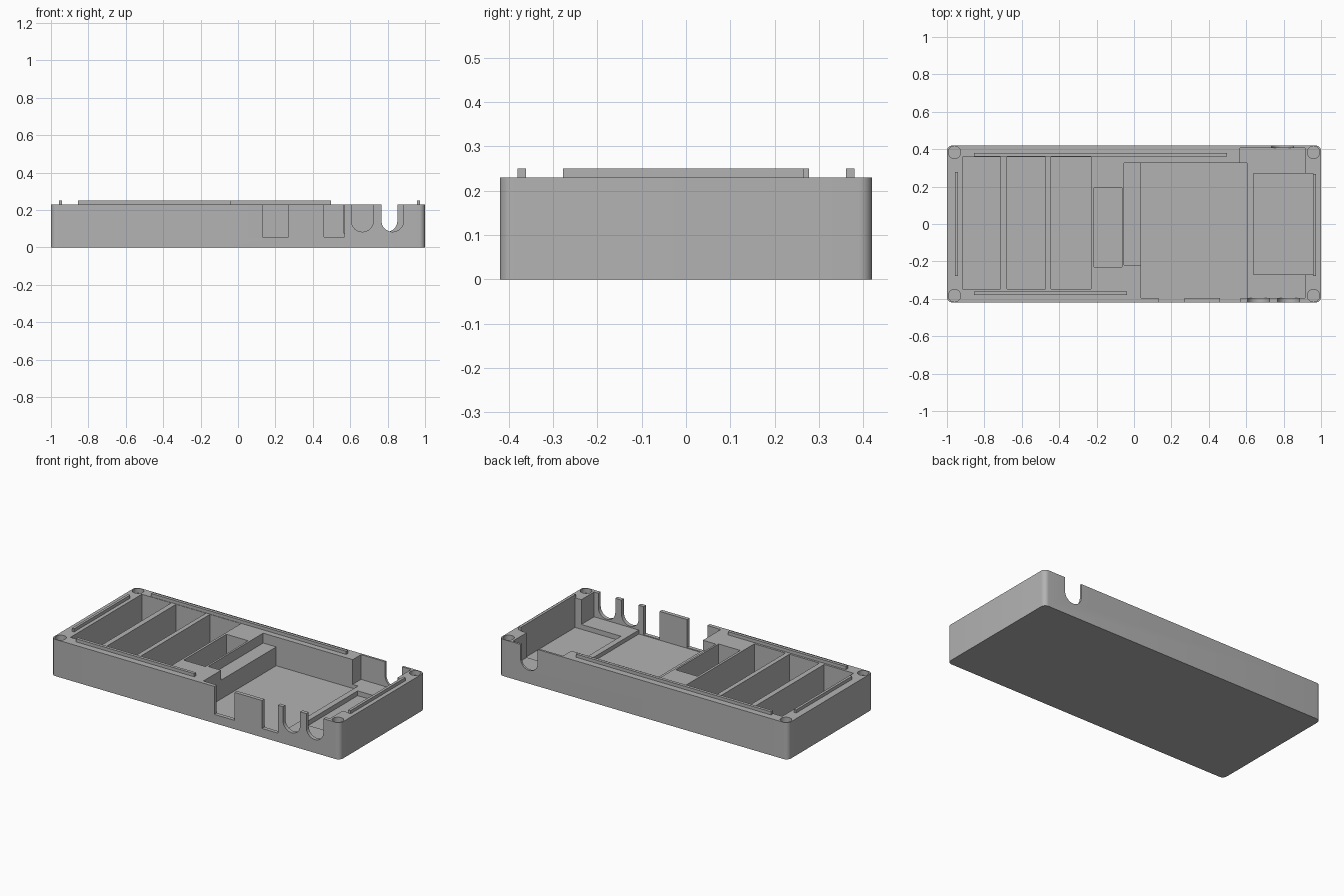
import bpy
import bmesh
from math import sin, cos, pi, radians
from mathutils import Vector

if "Cube" in bpy.data.objects:
    bpy.data.objects.remove(bpy.data.objects["Cube"], do_unlink=True)

TOP = 0.23          # rim height
ABOVE = 0.4         # cutters reach past the rim

grey = bpy.data.materials.new("plain_grey")
grey.use_nodes = True
grey.diffuse_color = (0.45, 0.45, 0.45, 1)
grey.node_tree.nodes["Principled BSDF"].inputs["Base Color"].default_value = grey.diffuse_color


def prism(name, outline, direction):
    """Extrude a closed outline of 3D points along a direction."""
    bm = bmesh.new()
    face = bm.faces.new([bm.verts.new(p) for p in outline])
    grown = bmesh.ops.extrude_face_region(bm, geom=[face])
    moved = [g for g in grown["geom"] if isinstance(g, bmesh.types.BMVert)]
    bmesh.ops.translate(bm, verts=moved, vec=Vector(direction))
    bmesh.ops.recalc_face_normals(bm, faces=bm.faces)
    mesh = bpy.data.meshes.new(name)
    bm.to_mesh(mesh)
    bm.free()
    mesh.materials.append(grey)
    obj = bpy.data.objects.new(name, mesh)
    bpy.context.collection.objects.link(obj)
    return obj


def block(name, x0, x1, y0, y1, z0, z1):
    outline = [(x0, y0, z0), (x1, y0, z0), (x1, y1, z0), (x0, y1, z0)]
    return prism(name, outline, (0, 0, z1 - z0))


def arc(cx, cy, r, start, end, steps):
    angles = [start + (end - start) * i / steps for i in range(steps + 1)]
    return [(cx + r * cos(a), cy + r * sin(a)) for a in angles]


def cut(target, cutter):
    cutter.hide_render = True
    mod = target.modifiers.new(cutter.name, 'BOOLEAN')
    mod.operation = 'DIFFERENCE'
    mod.solver = 'EXACT'
    mod.object = cutter
    bpy.context.view_layer.objects.active = target
    bpy.ops.object.modifier_apply(modifier=mod.name)
    bpy.data.objects.remove(cutter, do_unlink=True)


# Case body with rounded upright corners
R = 0.03
outline = []
for i, (sx, sy) in enumerate([(1, 1), (-1, 1), (-1, -1), (1, -1)]):
    outline += arc(sx * (1 - R), sy * (0.42 - R), R, i * pi / 2, (i + 1) * pi / 2, 8)
body = prism("case_body", [(x, y, 0) for x, y in outline], (0, 0, TOP))

# Pockets: x range, y range, floor height
pockets = {
    "left_bay": (-0.917, -0.713, -0.348, 0.358, 0.05),
    "second_bay": (-0.68, -0.473, -0.348, 0.358, 0.05),
    "third_bay": (-0.445, -0.23, -0.348, 0.358, 0.05),
    "small_bay": (-0.215, -0.065, -0.23, 0.193, 0.08),
    "main_bay": (0.037, 0.604, -0.396, 0.325, 0.05),
    "ledge": (-0.053, 0.045, -0.22, 0.325, 0.168),
    "end_bay": (0.567, 0.914, -0.396, 0.407, 0.075),
    "end_recess": (0.64, 0.957, -0.27, 0.27, 0.045),
}
for name, (x0, x1, y0, y1, floor) in pockets.items():
    cut(body, block(name, x0, x1, y0, y1, floor, ABOVE))

# Square openings in the front wall
for x0, x1 in [(0.13, 0.27), (0.46, 0.57)]:
    cut(body, block("front_opening", x0, x1, -0.5, -0.385, 0.055, ABOVE))

# Round-bottomed cable notches in the front and back walls
for cx, y0, y1 in [(0.665, -0.5, -0.385), (0.826, -0.5, -0.385), (0.793, 0.395, 0.5)]:
    r = 0.059
    profile = arc(cx, 0.083 + r, r, pi, 2 * pi, 16) + [(cx + r, ABOVE), (cx - r, ABOVE)]
    cut(body, prism("cable_notch", [(x, y0, z) for x, z in profile], (0, y1 - y0, 0)))

# Round corner sockets
for sx in (-1, 1):
    for sy in (-1, 1):
        ring = arc(sx * 0.96, sy * 0.383, 0.033, 0, 2 * pi, 24)[:-1]
        cut(body, prism("corner_socket", [(x, y, TOP - 0.03) for x, y in ring], (0, 0, 0.1)))

# Locating ridges on the rim
ridges = {
    "back_ridge": (-0.855, 0.497, 0.361, 0.38),
    "front_ridge": (-0.855, -0.037, -0.38, -0.361),
    "right_ridge": (-0.957, -0.941, -0.277, 0.277),
    "left_ridge": (0.957, 0.974, -0.277, 0.266),
}
for name, (x0, x1, y0, y1) in ridges.items():
    block(name, x0, x1, y0, y1, TOP - 0.002, 0.25)

# Smooth the rounded corners, keep the edges sharp
bpy.ops.object.select_all(action='DESELECT')
body.select_set(True)
bpy.context.view_layer.objects.active = body
bpy.ops.object.shade_smooth_by_angle(angle=radians(30))
